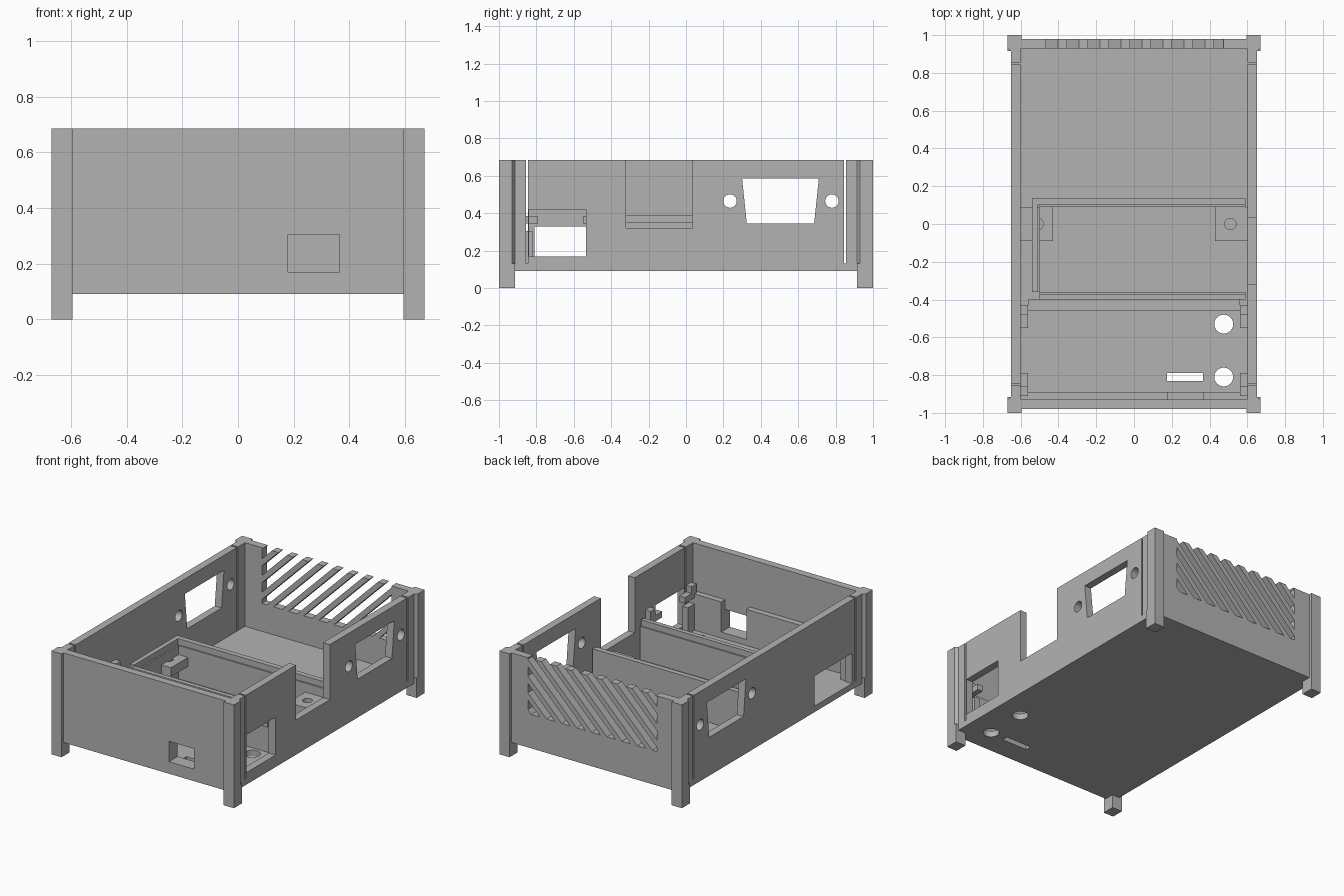
import bpy, bmesh, math
from mathutils import Vector

if "Cube" in bpy.data.objects:
    bpy.data.objects.remove(bpy.data.objects["Cube"], do_unlink=True)

grey = bpy.data.materials.new("plain_grey")
grey.use_nodes = True
COLOR = (0.45, 0.45, 0.45, 1)
grey.diffuse_color = COLOR
grey.node_tree.nodes["Principled BSDF"].inputs["Base Color"].default_value = COLOR

TOP, FLOOR, BASE = 0.685, 0.13, 0.09


def add_prism(bm, pts, axis, lo, hi):
    """Extrude a 2D outline along x, y or z."""
    place = {"x": lambda a, b, t: (t, a, b),
             "y": lambda a, b, t: (a, t, b),
             "z": lambda a, b, t: (a, b, t)}[axis]
    low = [bm.verts.new(place(a, b, lo)) for a, b in pts]
    high = [bm.verts.new(place(a, b, hi)) for a, b in pts]
    bm.faces.new(low)
    bm.faces.new(high)
    for i in range(len(pts)):
        j = (i + 1) % len(pts)
        bm.faces.new((low[i], low[j], high[j], high[i]))


def finish(name, bm):
    bmesh.ops.recalc_face_normals(bm, faces=bm.faces)
    mesh = bpy.data.meshes.new(name)
    bm.to_mesh(mesh)
    bm.free()
    ob = bpy.data.objects.new(name, mesh)
    ob.data.materials.append(grey)
    bpy.context.collection.objects.link(ob)
    return ob


def prism(name, pts, axis, lo, hi):
    bm = bmesh.new()
    add_prism(bm, pts, axis, lo, hi)
    return finish(name, bm)


def rect(a0, a1, b0, b1):
    return [(a0, b0), (a1, b0), (a1, b1), (a0, b1)]


def box(name, x0, x1, y0, y1, z0, z1):
    return prism(name, rect(x0, x1, y0, y1), "z", z0, z1)


def circle(a, b, r, n=24):
    return [(a + r * math.cos(math.tau * i / n), b + r * math.sin(math.tau * i / n))
            for i in range(n)]


def cut(target, cutter):
    mod = target.modifiers.new("opening", "BOOLEAN")
    mod.operation, mod.solver, mod.object = "DIFFERENCE", "EXACT", cutter
    bpy.context.view_layer.objects.active = target
    bpy.ops.object.modifier_apply(modifier=mod.name)
    bpy.data.objects.remove(cutter, do_unlink=True)


def cut_outlines(target, outlines, axis, lo, hi):
    bm = bmesh.new()
    for pts in outlines:
        add_prism(bm, pts, axis, lo, hi)
    cut(target, finish("cutter", bm))


# Floor with two round holes and a slot
floor = box("floor", -0.65, 0.65, -0.98, 0.98, BASE, FLOOR)
cut_outlines(floor, [circle(0.475, -0.53, 0.05), circle(0.475, -0.81, 0.05),
                     rect(0.175, 0.365, -0.83, -0.79)], "z", 0, 0.2)

# Side walls with connector openings, screw holes and corner slits
connector = [(0.30, 0.585), (0.71, 0.585), (0.685, 0.345), (0.325, 0.345)]
shared = [connector, circle(0.235, 0.465, 0.036), circle(0.78, 0.465, 0.036),
          rect(0.845, 0.856, FLOOR, 0.8), rect(-0.856, -0.845, FLOOR, 0.8)]
left_only = [rect(-0.32, 0.035, 0.32, 0.8), rect(-0.84, -0.535, 0.17, 0.42)]
right_only = [rect(-0.81, -0.42, FLOOR, 0.33)]
for name, s, extra in (("left_wall", 1, left_only), ("right_wall", -1, right_only)):
    x0, x1 = sorted((s * 0.60, s * 0.65))
    wall = box(name, x0, x1, -0.93, 0.93, FLOOR, TOP)
    cut_outlines(wall, shared + extra, "x", x0 - 0.1, x1 + 0.1)

# Front wall with a small port
front = box("front_wall", -0.60, 0.60, -0.98, -0.93, FLOOR, TOP)
cut_outlines(front, [rect(0.18, 0.365, 0.17, 0.305)], "y", -1.1, -0.9)

# Back wall with slanted vents clipped to a rectangle
back = box("back_wall", -0.60, 0.60, 0.93, 0.98, FLOOR, TOP)
bm = bmesh.new()
for k in range(13):
    x = -0.465 + 0.111 * k
    add_prism(bm, [(x + 0.1, TOP + 0.1), (x + 0.163, TOP + 0.1),
                   (x - 0.437, TOP - 0.5), (x - 0.5, TOP - 0.5)], "y", 0.9, 1.05)
for co, no in (((0.475, 0, 0), (1, 0, 0)), ((-0.475, 0, 0), (-1, 0, 0)),
               ((0, 0, 0.315), (0, 0, -1))):
    geom = bm.verts[:] + bm.edges[:] + bm.faces[:]
    bmesh.ops.bisect_plane(bm, geom=geom, plane_co=Vector(co), plane_no=Vector(no),
                           clear_outer=True)
    bmesh.ops.holes_fill(bm, edges=[e for e in bm.edges if e.is_boundary], sides=0)
cut(back, finish("vent_cutter", bm))

# Corner posts with square feet
outline = [(0.595, 1), (0.67, 1), (0.67, 0.93), (0.65, 0.915), (0.60, 0.915), (0.595, 0.98)]
for sx, fx in ((1, "left"), (-1, "right")):
    for sy, fy in ((-1, "front"), (1, "back")):
        prism(f"{fy}_{fx}_post", [(sx * x, sy * y) for x, y in outline], "z", FLOOR, TOP)
        prism(f"{fy}_{fx}_foot", [(sx * x, sy * y) for x, y in rect(0.595, 0.67, 0.915, 1)],
              "z", 0, FLOOR)

# Stepped partitions of the middle bay
RIM, STEP = 0.39, 0.35
box("rear_partition", -0.54, 0.59, 0.10, 0.135, FLOOR, RIM)
box("rear_partition_step", -0.50, 0.59, 0.09, 0.10, FLOOR, STEP)
box("front_partition", -0.50, 0.59, -0.40, -0.37, FLOOR, RIM)
box("front_partition_step", -0.50, 0.59, -0.37, -0.36, FLOOR, STEP)
box("side_partition", -0.54, -0.51, -0.36, 0.10, FLOOR, RIM)
box("side_partition_step", -0.51, -0.50, -0.36, 0.09, FLOOR, STEP)

# Screw tabs of the middle bay
for s, name in ((1, "left_screw_tab"), (-1, "right_screw_tab")):
    x0, x1 = sorted((s * 0.43, s * 0.60))
    tab = box(name, x0, x1, -0.09, 0.09, 0.23, 0.29)
    cut_outlines(tab, [circle(s * 0.51, 0, 0.03)], "z", 0.1, 0.4)

# Board supports of the front bay
ledge = box("front_ledge", -0.60, 0.60, -0.93, -0.89, FLOOR, 0.37)
cut_outlines(ledge, [rect(0.18, 0.365, 0.17, 0.5)], "y", -1, -0.8)
box("rear_ledge", -0.56, 0.56, -0.46, -0.40, FLOOR, 0.305)

# Clips that hold the board at the side walls
for s, side in ((1, "left"), (-1, "right")):
    x0, x1 = sorted((s * 0.56, s * 0.60))
    box(f"{side}_front_clip", x0, x1, -0.91, -0.79, 0.345, 0.385)
    box(f"{side}_rear_clip", x0, x1, -0.55, -0.43, 0.345, 0.385)
    box(f"{side}_clip_post", x0, x1, -0.89, -0.82, FLOOR, 0.305)
    box(f"{side}_front_hook", x0, x1, -0.91, -0.86, 0.385, 0.43)
    box(f"{side}_rear_hook", x0, x1, -0.48, -0.43, 0.385, 0.43)
